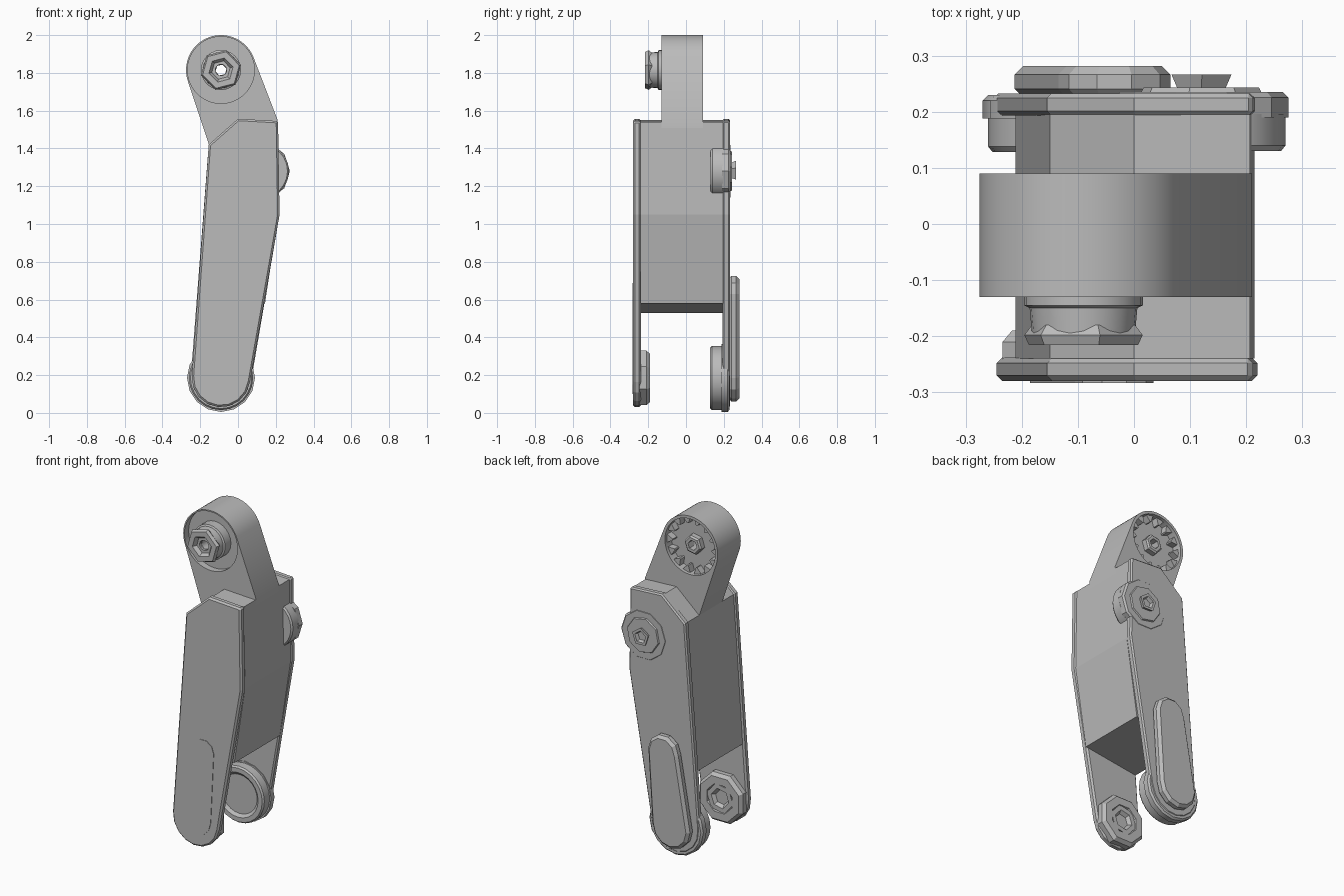
import bpy, bmesh
from math import sin, cos, radians, pi

cube = bpy.data.objects.get("Cube")
if cube:
    bpy.data.objects.remove(cube)

grey = bpy.data.materials.new("plain grey")
grey.use_nodes = True
grey.diffuse_color = (0.5, 0.5, 0.5, 1)
grey.node_tree.nodes["Principled BSDF"].inputs["Base Color"].default_value = (0.5, 0.5, 0.5, 1)


def finish(name, bm, smooth=False, bevel=0):
    bmesh.ops.remove_doubles(bm, verts=bm.verts, dist=0.0001)
    bmesh.ops.recalc_face_normals(bm, faces=bm.faces)
    mesh = bpy.data.meshes.new(name)
    bm.to_mesh(mesh)
    bm.free()
    mesh.materials.append(grey)
    ob = bpy.data.objects.new(name, mesh)
    bpy.context.scene.collection.objects.link(ob)
    if bevel:
        mod = ob.modifiers.new("chamfer", 'BEVEL')
        mod.width, mod.segments = bevel, 1
        mod.limit_method, mod.angle_limit = 'ANGLE', radians(50)
    if smooth:
        smooth_shade(ob)
    return ob


def smooth_shade(ob):
    bpy.ops.object.select_all(action='DESELECT')
    ob.select_set(True)
    bpy.context.view_layer.objects.active = ob
    bpy.ops.object.shade_smooth_by_angle(angle=radians(30))


def arc(centre, r, a0, a1, n):
    angles = [radians(a0 + (a1 - a0) * i / n) for i in range(n + 1)]
    return [(centre[0] + r * cos(a), centre[1] + r * sin(a)) for a in angles]


def add_prism(bm, points, y0, y1):
    a = [bm.verts.new((x, y0, z)) for x, z in points]
    b = [bm.verts.new((x, y1, z)) for x, z in points]
    bm.faces.new(a)
    bm.faces.new(b[::-1])
    for i in range(len(a)):
        j = (i + 1) % len(a)
        bm.faces.new((a[i], b[i], b[j], a[j]))


def prism(name, points, y0, y1, bevel=0):
    bm = bmesh.new()
    add_prism(bm, points, y0, y1)
    return finish(name, bm, bevel=bevel)


def lathe(name, centre, profile, sides, turn=0):
    """Spin (radius, y) points round the y direction; tubes close on themselves."""
    bm = bmesh.new()
    rings = []
    for r, y in profile:
        rings.append([bm.verts.new((centre[0] + r * cos(turn + 2 * pi * k / sides), y,
                                    centre[1] + r * sin(turn + 2 * pi * k / sides)))
                      for k in range(sides)])
    if profile[0][0] > 0:
        rings.append(rings[0])
    for p, q in zip(rings, rings[1:]):
        for k in range(sides):
            m = (k + 1) % sides
            bm.faces.new((p[k], p[m], q[m], q[k]))
    return finish(name, bm, smooth=sides > 12)


top = (-0.09, 1.815)
pivot = (0.12, 1.28)
foot = (-0.09, 0.185)

# Side plates with rounded feet
crown = [(0.22, 1.05), (0.212, 1.545), (0, 1.557), (-0.155, 1.42)]
prism("front_plate", crown + arc(foot, 0.155, 176, 352, 8), -0.28, -0.238, 0.01)
prism("back_plate", crown + arc(foot, 0.16, 176, 352, 8), 0.193, 0.233, 0.008)

# Hollow-footed body between the plates
prism("body", [(0.143, 0.58), (0.215, 1.05), (0.207, 1.54), (0, 1.55),
               (-0.15, 1.417), (-0.211, 0.53)], -0.24, 0.195)

# Raised and inlaid lower covers
prism("back_cover", arc((-0.088, 0.185), 0.125, 180, 360, 6)
      + arc((-0.035, 0.63), 0.1, 0, 180, 5), 0.225, 0.282, 0.016)
prism("front_inlay", arc((-0.085, 0.2), 0.1, 180, 360, 6)
      + arc((-0.035, 0.62), 0.07, 0, 180, 5), -0.283, -0.275)

# Top knuckle, hollowed on both sides and bored through
knuckle = prism("knuckle", arc(top, 0.185, 22, 199, 28)
                + [(-0.155, 1.425), (-0.13, 1.38), (0.2, 1.38), (0.21, 1.55)], -0.13, 0.09)
cutters = [lathe("recess_cutter", top, [(0, y0), (r, y0), (r, y1), (0, y1)], 48)
           for r, y0, y1 in ((0.177, -0.2, -0.09), (0.168, 0.03, 0.2), (0.03, -0.3, 0.3))]
for c in cutters:
    c.hide_render = True
    mod = knuckle.modifiers.new("cut", 'BOOLEAN')
    mod.operation, mod.solver, mod.object = 'DIFFERENCE', 'EXACT', c
bpy.context.view_layer.update()
evaluated = knuckle.evaluated_get(bpy.context.evaluated_depsgraph_get())
cut_mesh = bpy.data.meshes.new_from_object(evaluated)
knuckle.modifiers.clear()
knuckle.data = cut_mesh
for c in cutters:
    bpy.data.objects.remove(c)
smooth_shade(knuckle)

# Ring of inward teeth in the back recess
bm = bmesh.new()
for k in range(14):
    a = 2 * pi * k / 14
    add_prism(bm, [(top[0] + r * cos(a + d), top[1] + r * sin(a + d))
                   for r, d in ((0.17, -0.15), (0.17, 0.15), (0.13, 0.03), (0.13, -0.03))],
              0.025, 0.07)
finish("recess_teeth", bm)

# Front hub with its nut, and the bolt behind
lathe("hub_collar", top, [(0.03, -0.08), (0.106, -0.08), (0.106, -0.145), (0.096, -0.15),
                          (0.092, -0.195), (0.03, -0.195)], 24)
lathe("hub_nut", top, [(0.03, -0.18), (0.095, -0.18), (0.109, -0.198), (0.1, -0.216),
                       (0.066, -0.216), (0.05, -0.195)], 6, 0.25)
lathe("recess_bolt", top, [(0.03, 0.02), (0.058, 0.02), (0.058, 0.06), (0.048, 0.068),
                           (0.03, 0.068)], 6, 0.2)

# Side pivot: inner disc, rim, washer and nut
lathe("pivot_disc", pivot, [(0, 0.13), (0.142, 0.13), (0.15, 0.14), (0.15, 0.196), (0, 0.196)], 24)
lathe("pivot_rim", pivot, [(0, 0.19), (0.155, 0.19), (0.155, 0.225), (0.145, 0.235), (0, 0.235)], 10)
lathe("pivot_washer", pivot, [(0, 0.23), (0.112, 0.23), (0.105, 0.243), (0, 0.243)], 8, 0.2)
lathe("pivot_nut", pivot, [(0, 0.235), (0.042, 0.235), (0.056, 0.266), (0.038, 0.266),
                           (0.03, 0.246), (0, 0.246)], 5, 0.3)

# Foot joints facing each other
lathe("back_foot_rim", foot, [(0, 0.188), (0.18, 0.188), (0.18, 0.22), (0.17, 0.23), (0, 0.23)], 16)
lathe("back_foot_disc", foot, [(0, 0.195), (0.17, 0.195), (0.17, 0.138), (0.162, 0.128),
                               (0.135, 0.128), (0.118, 0.143), (0, 0.143)], 24)
lathe("front_foot_disc", foot, [(0, -0.245), (0.156, -0.245), (0.156, -0.21), (0.138, -0.19),
                                (0.09, -0.19), (0.08, -0.215), (0, -0.215)], 8, pi / 8)
lathe("front_foot_socket", foot, [(0.04, -0.22), (0.09, -0.22), (0.09, -0.195),
                                  (0.06, -0.195)], 6, 0.2)
